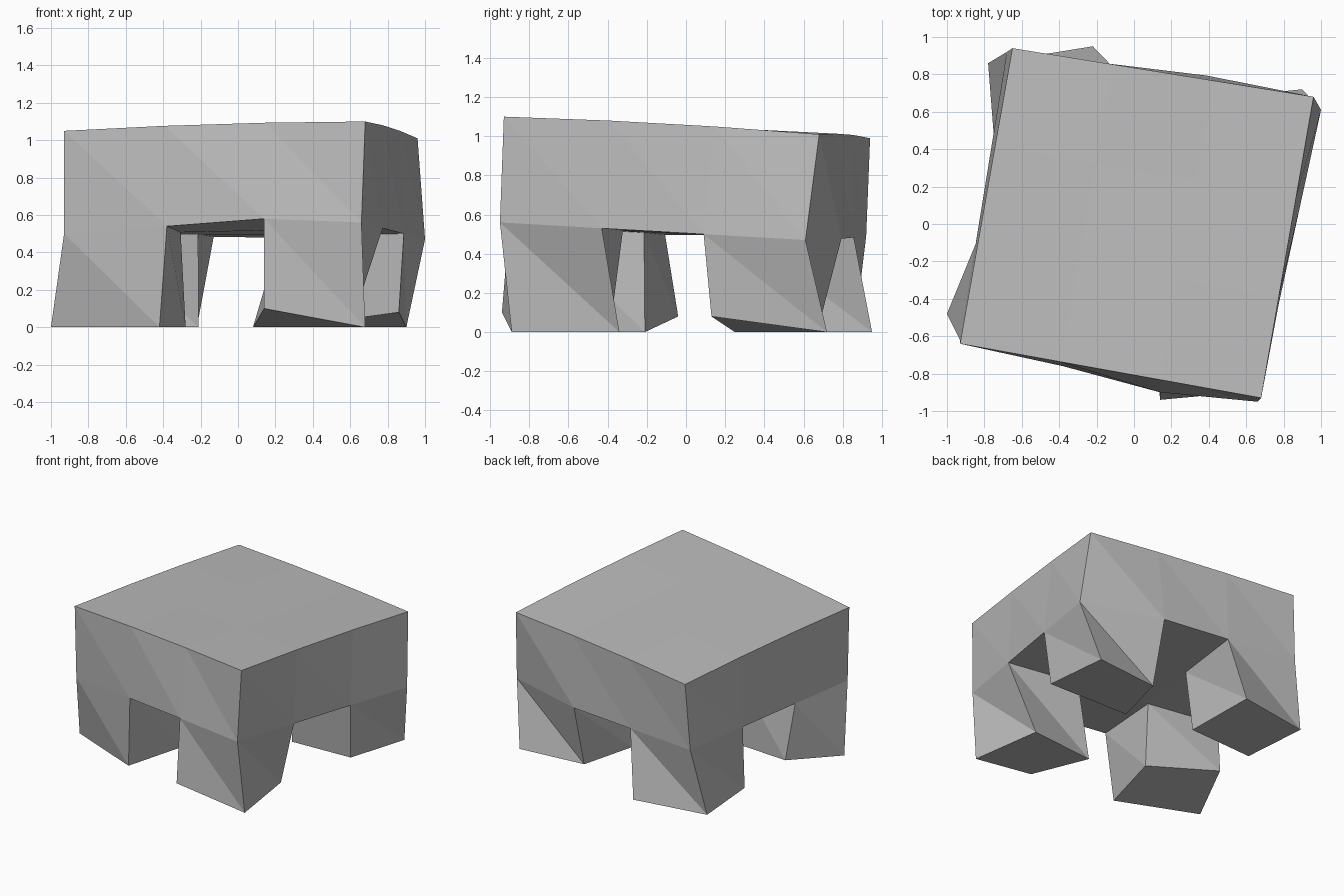
import bpy
import bmesh
from mathutils import Vector

default_cube = bpy.data.objects.get("Cube")
if default_cube:
    bpy.data.objects.remove(default_cube)

# One plain stone colour
grey = bpy.data.materials.new("light_grey")
grey.use_nodes = True
grey.diffuse_color = (0.5, 0.5, 0.5, 1)
shader = grey.node_tree.nodes["Principled BSDF"]
shader.inputs["Base Color"].default_value = grey.diffuse_color
shader.inputs["Roughness"].default_value = 0.8

# Corner order: front -x, front +x, back +x, back -x
top_corners = [(-.93, -.64, 1.05), (.68, -.93, 1.1), (.96, .68, 1.01), (-.65, .94, .99)]
mid_corners = [(-.93, -.62, .5), (.66, -.95, .56), (1, .61, .47), (-.68, .92, .49)]


def corner_grid(corners):
    """Spread a four by four lattice between the corners of a warped square."""
    a, b, c, d = map(Vector, corners)
    return {(i, j): a.lerp(b, i / 3).lerp(d.lerp(c, i / 3), j / 3)
            for i in range(4) for j in range(4)}


def cell_ring(i, j):
    """Keys around one lattice cell, counter-clockwise from above."""
    return [(i, j), (i + 1, j), (i + 1, j + 1), (i, j + 1)]


def add_wall(bm, upper, lower):
    """Skin two rings with quads split from upper left to lower right."""
    for k in range(len(upper)):
        n = (k + 1) % len(upper)
        bm.faces.new((upper[k], lower[k], lower[n]))
        bm.faces.new((upper[k], lower[n], upper[n]))


def finish(bm, name):
    mesh = bpy.data.meshes.new(name)
    bm.to_mesh(mesh)
    bm.free()
    mesh.materials.append(grey)
    obj = bpy.data.objects.new(name, mesh)
    bpy.context.collection.objects.link(obj)


top = corner_grid(top_corners)
mid = corner_grid(mid_corners)

# Slight crown on the top, and outward bulges on the front and back lower edges
for key, point in top.items():
    if not (key[0] in (0, 3) and key[1] in (0, 3)):
        point.z += .01
for key, shift in {(1, 0): (.02, -.03, .02), (2, 0): (.01, -.06, .04),
                   (2, 3): (-.05, .08, 0), (1, 3): (-.01, .04, 0)}.items():
    mid[key] += Vector(shift)

# Body: warped slab, left open only where the legs join
rim = ([(i, 0) for i in range(3)] + [(3, j) for j in range(3)]
       + [(i, 3) for i in (3, 2, 1)] + [(0, j) for j in (3, 2, 1)])
bm = bmesh.new()
top_verts = {key: bm.verts.new(point) for key, point in top.items()}
mid_verts = {key: bm.verts.new(point) for key, point in mid.items()}
add_wall(bm, [top_verts[k] for k in rim], [mid_verts[k] for k in rim])
for i in range(3):
    for j in range(3):
        ring = cell_ring(i, j)
        bm.faces.new([top_verts[k] for k in ring])
        if i == 1 or j == 1:
            bm.faces.new([mid_verts[k] for k in reversed(ring)])
finish(bm, "body")

# Legs: each twists from its lattice cell down to an uneven foot
feet = {
    "front_right_leg": ((0, 0), [(-1, -.48, 0), (-.42, -.72, 0), (-.28, -.21, 0), (-.81, -.04, .08)]),
    "front_left_leg": ((2, 0), [(.14, -.94, .1), (.68, -.89, 0), (.6, -.34, 0), (.08, -.39, 0)]),
    "back_left_leg": ((2, 2), [(.28, .25, 0), (.86, .13, .08), (.9, .72, 0), (.39, .67, 0)]),
    "back_right_leg": ((0, 2), [(-.74, .35, 0), (-.21, .38, 0), (-.22, .95, 0), (-.78, .86, 0)]),
}
for name, (cell, foot) in feet.items():
    bm = bmesh.new()
    upper = [bm.verts.new(mid[key]) for key in cell_ring(*cell)]
    lower = [bm.verts.new(point) for point in foot]
    add_wall(bm, upper, lower)
    bm.faces.new(lower[::-1])
    finish(bm, name)
